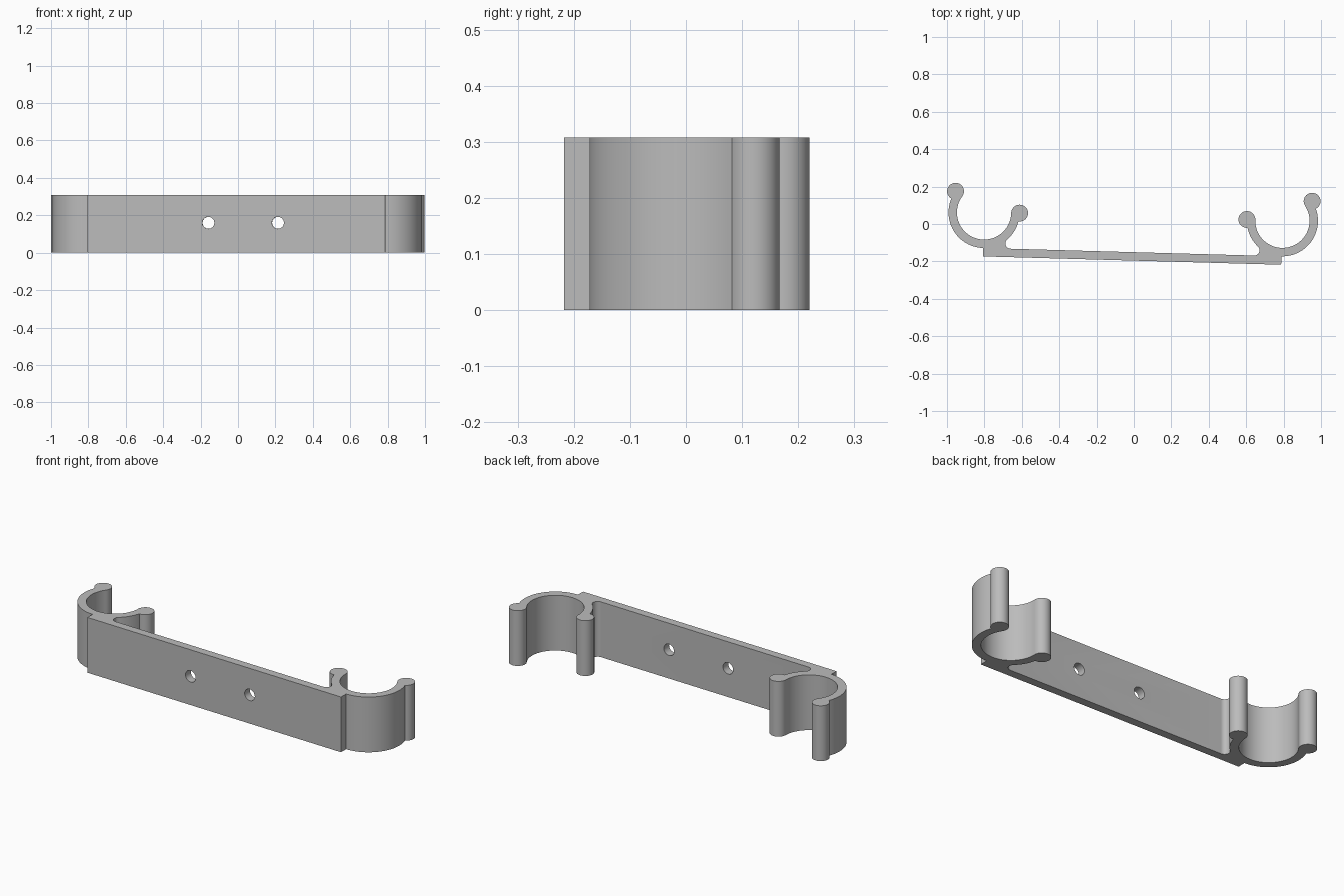
import bpy
import bmesh
from math import acos, atan2, cos, sin, pi, radians, sqrt
from mathutils import Matrix, Vector

cube = bpy.data.objects.get("Cube")
if cube:
    bpy.data.objects.remove(cube, do_unlink=True)

HEIGHT = 0.308
HALF_SPAN = 0.798              # clip centre to bracket middle
INNER, OUTER = 0.145, 0.19     # clip ring radii
KNOB, KNOB_DIST = 0.045, 0.19  # rounded lip radius and distance from clip centre
FILLET = 0.028
BAR_FRONT, BAR_BACK = -0.235, -OUTER
PLACE = Matrix.Translation((-0.004, 0.0395, 0)) @ Matrix.Rotation(radians(-1.6), 4, 'Z')

grey = bpy.data.materials.new("plain grey")
grey.use_nodes = True
colour = (0.5, 0.5, 0.5, 1)
grey.diffuse_color = colour
grey.node_tree.nodes["Principled BSDF"].inputs["Base Color"].default_value = colour


def arc(centre, radius, start, end, steps):
    return [centre + radius * Vector((cos(a), sin(a)))
            for a in (start + (end - start) * i / steps for i in range(steps + 1))]


def crossing(radius):
    """Angle between a knob's centre and where it meets a ring circle."""
    return acos((radius**2 + KNOB_DIST**2 - KNOB**2) / (2 * radius * KNOB_DIST))


def knob_arc(centre, angle, first, last):
    """Counter-clockwise lip between two (radius, angle) points of the ring."""
    mid = centre + KNOB_DIST * Vector((cos(angle), sin(angle)))
    ends = []
    for radius, a in (first, last):
        d = centre + radius * Vector((cos(a), sin(a))) - mid
        ends.append(atan2(d.y, d.x))
    sweep = (ends[1] - ends[0]) % (2 * pi)
    return arc(mid, KNOB, ends[0], ends[0] + sweep, 28)


def clip_outline():
    """Foot, ring, two lips and fillet of the clip on the +x end."""
    c = Vector((HALF_SPAN, 0))
    far, near = radians(35), radians(-180.5)
    d_out, d_in = crossing(OUTER), crossing(INNER)
    pts = [Vector((HALF_SPAN, BAR_FRONT))]
    pts += arc(c, OUTER, -pi / 2, far - d_out, 40)
    pts += knob_arc(c, far, (OUTER, far - d_out), (INNER, far - d_in))[1:-1]
    pts += arc(c, INNER, far - d_in, near + d_in, 56)
    pts += knob_arc(c, near, (INNER, near + d_in), (OUTER, near + d_out))[1:-1]
    # fillet circle touches both the ring and the back of the bar
    f = c + Vector((-sqrt(4 * OUTER * FILLET), BAR_BACK + FILLET))
    to_ring = c - f
    start = atan2(to_ring.y, to_ring.x)
    pts += arc(c, OUTER, near + d_out, start - pi, 20)
    pts += arc(f, FILLET, start, -pi / 2, 14)[1:]
    return pts


# bracket: one mirrored outline, extruded upward
right_half = clip_outline()
outline = right_half + [Vector((-p.x, p.y)) for p in reversed(right_half)]
bm = bmesh.new()
base = bm.faces.new([bm.verts.new((p.x, p.y, 0)) for p in outline])
top = bmesh.ops.extrude_face_region(bm, geom=[base])["geom"]
bmesh.ops.translate(bm, vec=(0, 0, HEIGHT),
                    verts=[v for v in top if isinstance(v, bmesh.types.BMVert)])
bmesh.ops.recalc_face_normals(bm, faces=bm.faces)
bm.transform(PLACE)
mesh = bpy.data.meshes.new("double_clip_bracket")
bm.to_mesh(mesh)
bm.free()
mesh.materials.append(grey)
bracket = bpy.data.objects.new("double_clip_bracket", mesh)
bpy.context.collection.objects.link(bracket)

# screw holes through the bar
for x in (-0.148, 0.224):
    bpy.ops.mesh.primitive_cylinder_add(vertices=32, radius=0.032, depth=0.12)
    cutter = bpy.context.object
    cutter.name = "screw_hole_cutter"
    cutter.hide_render = True
    cutter.data.materials.append(grey)
    cutter.matrix_world = (PLACE @ Matrix.Translation((x, (BAR_FRONT + BAR_BACK) / 2, 0.16))
                           @ Matrix.Rotation(pi / 2, 4, 'X'))
    cut = bracket.modifiers.new("screw_hole", 'BOOLEAN')
    cut.operation, cut.solver, cut.object = 'DIFFERENCE', 'EXACT', cutter
    bpy.context.view_layer.objects.active = bracket
    bpy.ops.object.modifier_apply(modifier=cut.name)
    bpy.data.objects.remove(cutter, do_unlink=True)

bpy.ops.object.select_all(action='DESELECT')
bracket.select_set(True)
bpy.context.view_layer.objects.active = bracket
bpy.ops.object.shade_smooth_by_angle(angle=radians(30))
